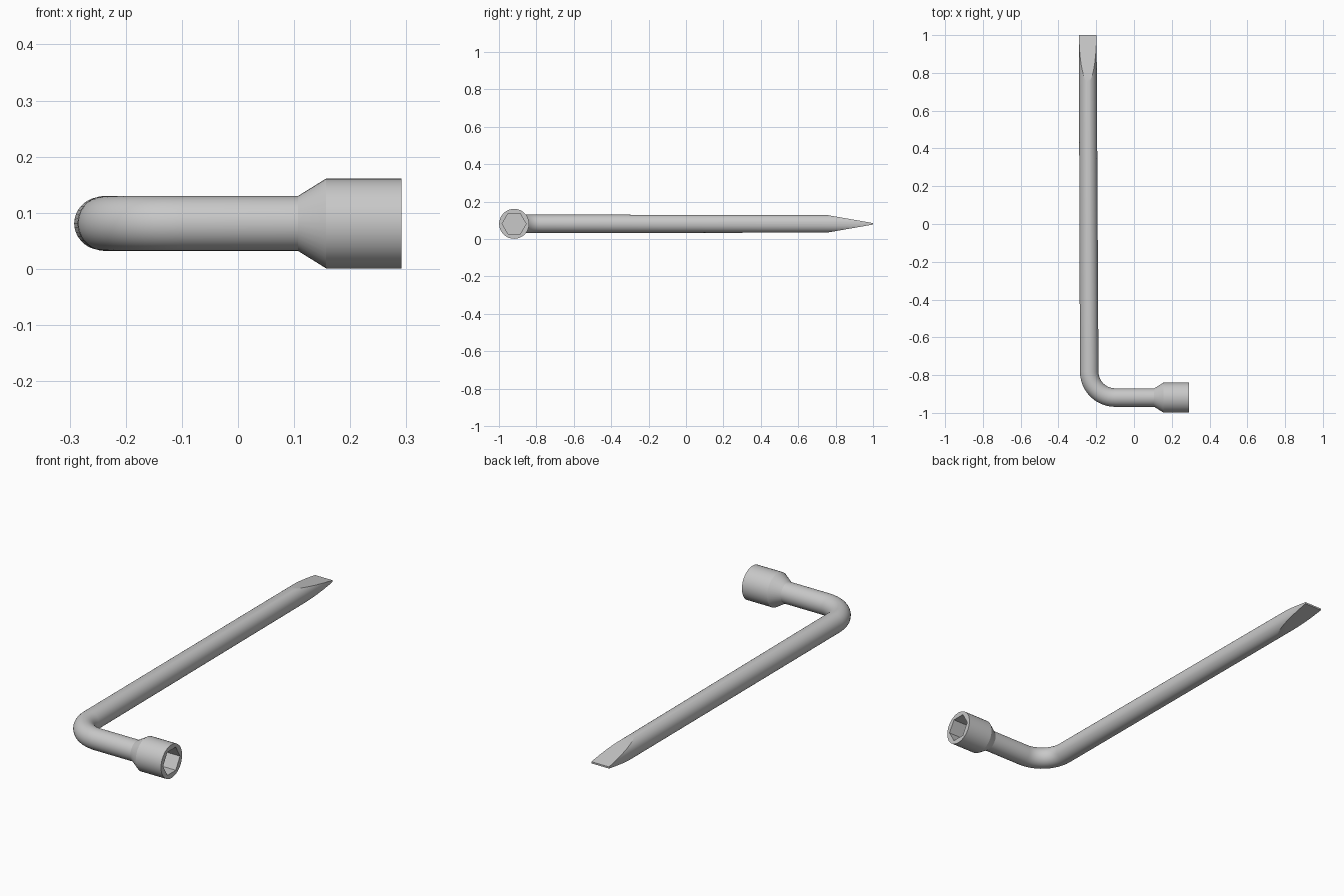
import bpy, bmesh
from math import sin, cos, pi, radians
from mathutils import Vector

cube = bpy.data.objects.get("Cube")
if cube:
    bpy.data.objects.remove(cube, do_unlink=True)

SIDES = 36
AXIS_Z = 0.081      # height of the bar's centre line
ARM_Y = -0.919      # centre line of the short arm
ROD = 0.049         # bar radius

steel = bpy.data.materials.new("grey steel")
steel.use_nodes = True
colour = (0.58, 0.58, 0.58, 1)
steel.diffuse_color = colour
steel.node_tree.nodes["Principled BSDF"].inputs["Base Color"].default_value = colour


def circle(angle):
    return 1.0


def hexagon(angle):
    """Radius of a unit hexagon at an angle."""
    return cos(pi / 6) / cos(angle % (pi / 3) - pi / 6)


def loft(bm, stations):
    """Skin rings given as (centre, heading in the ground plane, radius, shape)."""
    rings = []
    for (x, y), heading, radius, shape in stations:
        side = Vector((-sin(heading), cos(heading), 0))
        ring = []
        for i in range(SIDES):
            a = 2 * pi * i / SIDES
            offset = side * cos(a) + Vector((0, 0, sin(a)))
            ring.append(bm.verts.new(Vector((x, y, AXIS_Z)) + offset * radius * shape(a)))
        rings.append(ring)
    for r0, r1 in zip(rings, rings[1:]):
        for i in range(SIDES):
            j = (i + 1) % SIDES
            bm.faces.new((r0[i], r0[j], r1[j], r1[i]))
    bm.faces.new(rings[0])
    bm.faces.new(rings[-1])


def finish(bm, name):
    bmesh.ops.recalc_face_normals(bm, faces=bm.faces)
    mesh = bpy.data.meshes.new(name)
    bm.to_mesh(mesh)
    bm.free()
    mesh.materials.append(steel)
    obj = bpy.data.objects.new(name, mesh)
    bpy.context.collection.objects.link(obj)
    bpy.ops.object.select_all(action='DESELECT')
    obj.select_set(True)
    bpy.context.view_layer.objects.active = obj
    bpy.ops.object.shade_smooth_by_angle(angle=radians(16))


# Bent bar: short arm, round elbow, long handle
BEND = 0.137
bend_x, bend_y = -0.1, ARM_Y + BEND
stations = [((0.11, ARM_Y), pi, ROD, circle)]
STEPS = 12
for i in range(STEPS + 1):
    t = pi / 2 * i / STEPS
    centre = (bend_x - BEND * sin(t), bend_y - BEND * cos(t))
    stations.append((centre, pi - t, ROD, circle))
stations.append(((-0.245, 1.0), pi / 2, 0.047, circle))
bm = bmesh.new()
loft(bm, stations)

# Flat pry blade: slice the handle's end above and below
for up in (1, -1):
    point = Vector((0, 1.0, AXIS_Z + up * 0.004))
    normal = Vector((0, 0.042, up * 0.24)).normalized()
    cut = bmesh.ops.bisect_plane(bm, geom=bm.verts[:] + bm.edges[:] + bm.faces[:],
                                 plane_co=point, plane_no=normal, clear_outer=True)
    edges = [e for e in cut["geom_cut"] if isinstance(e, bmesh.types.BMEdge)]
    bmesh.ops.edgeloop_fill(bm, edges=edges)
finish(bm, "bent_bar")

# Socket: flared collar, round wall and hexagonal recess
profile = [(0.107, ROD, circle), (0.157, 0.08, circle), (0.291, 0.08, circle),
           (0.291, 0.064, hexagon), (0.17, 0.064, hexagon)]
bm = bmesh.new()
loft(bm, [((x, ARM_Y), 0, r, shape) for x, r, shape in profile])
finish(bm, "hex_socket")
